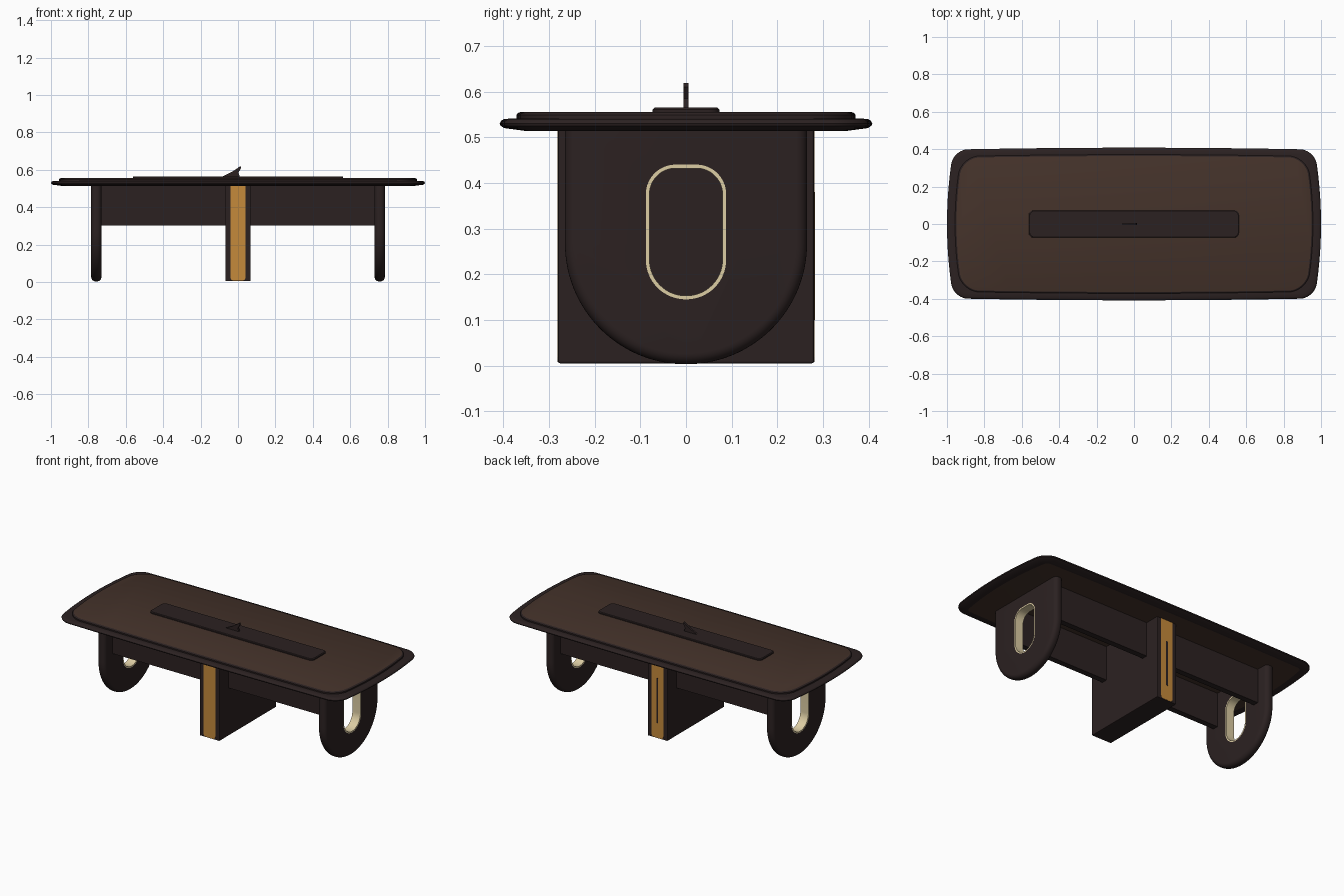
import bpy, bmesh, math
from mathutils import Vector

cube = bpy.data.objects.get("Cube")
if cube:
    bpy.data.objects.remove(cube, do_unlink=True)


def material(name, rgb):
    m = bpy.data.materials.new(name)
    m.use_nodes = True
    m.diffuse_color = (*rgb, 1)
    m.node_tree.nodes["Principled BSDF"].inputs["Base Color"].default_value = (*rgb, 1)
    return m


DARK = material("dark espresso", (0.0245, 0.0155, 0.0155))
BROWN = material("walnut brown", (0.058, 0.032, 0.023))
GOLD = material("golden wood", (0.56, 0.255, 0.044))
CREAM = material("cream lining", (0.72, 0.61, 0.37))


def outline(hw, low, high, r_low, r_high, bow=(0, 0), steps=12):
    """Rounded rectangle, counter-clockwise, with optionally bowed sides."""
    corners = [(1, low, r_low, -90), (1, high, r_high, 0),
               (-1, high, r_high, 90), (-1, low, r_low, 180)]
    arcs = []
    for side, v, r, start in corners:
        cu, cv = side * (hw - r), v + r if v == low else v - r
        angles = [math.radians(start + 90 * i / steps) for i in range(steps + 1)]
        arcs.append([Vector((cu + r * math.cos(a), cv + r * math.sin(a))) for a in angles])
    pts = []
    for i, arc in enumerate(arcs):
        pts += arc
        nxt = arcs[(i + 1) % 4][0]
        if any(bow):                       # extra points so straight sides can curve
            pts += [arc[-1].lerp(nxt, k / 10) for k in range(1, 10)]
    h = max(abs(low), abs(high))
    if any(bow):
        pts = [Vector((p.x * (1 - bow[0] * (p.y / h) ** 2),
                       p.y * (1 - bow[1] * (p.x / hw) ** 2))) for p in pts]
    return [p for i, p in enumerate(pts) if (p - pts[i - 1]).length > 1e-5]


def select(ob):
    bpy.ops.object.select_all(action='DESELECT')
    ob.select_set(True)
    bpy.context.view_layer.objects.active = ob


def smooth(ob):
    select(ob)
    bpy.ops.object.shade_smooth_by_angle(angle=math.radians(35))


def loft(name, loops, axis, mats, bottom=0, top=0):
    """Skin matching (points, offset) loops along an axis and cap both ends."""
    place = {"x": lambda p, d: (d, p[0], p[1]),
             "y": lambda p, d: (p[0], d, p[1]),
             "z": lambda p, d: (p[0], p[1], d)}[axis]
    bm = bmesh.new()
    rings = [[bm.verts.new(place(p, d)) for p in pts] for pts, d in loops]
    n = len(rings[0])
    for a, b in zip(rings, rings[1:]):
        for i in range(n):
            bm.faces.new((a[i], a[(i + 1) % n], b[(i + 1) % n], b[i]))
    bm.faces.new(rings[0][::-1]).material_index = bottom
    bm.faces.new(rings[-1]).material_index = top
    bmesh.ops.recalc_face_normals(bm, faces=bm.faces)
    mesh = bpy.data.meshes.new(name)
    bm.to_mesh(mesh)
    bm.free()
    for m in mats:
        mesh.materials.append(m)
    ob = bpy.data.objects.new(name, mesh)
    bpy.context.collection.objects.link(ob)
    return ob


def box(name, x, y0, y1, low, high, mat):
    pts = [(-x, y0), (x, y0), (x, y1), (-x, y1)]
    return loft(name, [(pts, low), (pts, high)], "z", [mat])


def cut(ob, cutter):
    """Subtract the cutter, remove it and smooth the result."""
    mod = ob.modifiers.new("Cut", 'BOOLEAN')
    mod.operation, mod.object, mod.solver = 'DIFFERENCE', cutter, 'EXACT'
    select(ob)
    bpy.ops.object.modifier_apply(modifier=mod.name)
    bpy.data.objects.remove(cutter, do_unlink=True)
    smooth(ob)


# Table top: thin rounded edge slab and raised walnut panel
def top_ring(hx, hy, r, inset):
    return outline(hx - inset, -hy + inset, hy - inset, r - inset, r - inset, (0.035, 0.025))


slab = [(0.055, 0.514), (0.01, 0.520), (0.002, 0.525), (0, 0.530),
        (0.003, 0.536), (0.01, 0.540), (0.03, 0.541)]
smooth(loft("table_edge", [(top_ring(1.0, 0.408, 0.08, d), z) for d, z in slab], "z",
            [DARK, BROWN], bottom=1))
panel = [(0, 0.538), (0, 0.549), (0.003, 0.553), (0.008, 0.555)]
smooth(loft("table_surface", [(top_ring(0.957, 0.371, 0.1, d), z) for d, z in panel], "z",
            [DARK, BROWN], top=1))

# Centre tray with a small upright fin
tray = [(0, 0.553), (0, 0.561), (0.004, 0.565)]
smooth(loft("centre_tray", [(outline(0.562 - d, -0.073 + d, 0.073 - d, 0.025, 0.025), z)
                            for d, z in tray], "z", [DARK]))
fin = [(-0.085, 0.563), (0.01, 0.563), (0.002, 0.585), (0.017, 0.610),
       (0.012, 0.619), (-0.03, 0.590)]
loft("fin", [(fin, -0.006), (fin, 0.006)], "y", [DARK])

# Central pedestal with softened edges
pedestal = box("pedestal", 0.068, -0.28, 0.28, 0.005, 0.53, DARK)
soften = pedestal.modifiers.new("Bevel", 'BEVEL')
soften.width, soften.segments = 0.004, 2

# Twin cross beams and golden strips, front and back
for name, side in (("front", -1), ("back", 1)):
    y0, y1 = sorted((side * 0.155, side * 0.19))
    box(name + "_cross_beam", 0.74, y0, y1, 0.302, 0.53, DARK)
    strip = outline(0.041, 0.008, 0.52, 0.018, 0.004, steps=4)
    loft(name + "_strip", [(strip, side * 0.277), (strip, side * 0.2812)], "y", [GOLD])
box("back_strip_inlay", 0.006, 0.2805, 0.2825, 0.10, 0.38, DARK)

# Rounded end legs with a lined oval opening
ROUND = 0.024
quarter = [math.radians(90 * i / 6) for i in range(7)]
for name, side in (("left", 1), ("right", -1)):
    x_in, x_out = 0.73, 0.785
    profile = [(ROUND * (1 - math.sin(a)), x_in + ROUND * (1 - math.cos(a))) for a in quarter]
    profile += [(d, x_in + x_out - x) for d, x in reversed(profile)]
    leg = loft(name + "_leg", [(outline(0.265 - d, 0.003 + d, 0.535, 0.264 - d, 0.002, steps=32),
                                side * x) for d, x in profile], "x", [DARK])
    hole = outline(0.088, 0.145, 0.44, 0.087, 0.065, steps=16)
    inner = outline(0.080, 0.153, 0.432, 0.079, 0.057, steps=16)
    cut(leg, loft("cutter", [(hole, side * 0.6), (hole, side * 0.9)], "x", [DARK]))
    lining = loft(name + "_leg_lining", [(hole, side * x_in), (hole, side * x_out)], "x", [CREAM])
    cut(lining, loft("cutter", [(inner, side * 0.6), (inner, side * 0.9)], "x", [CREAM]))
